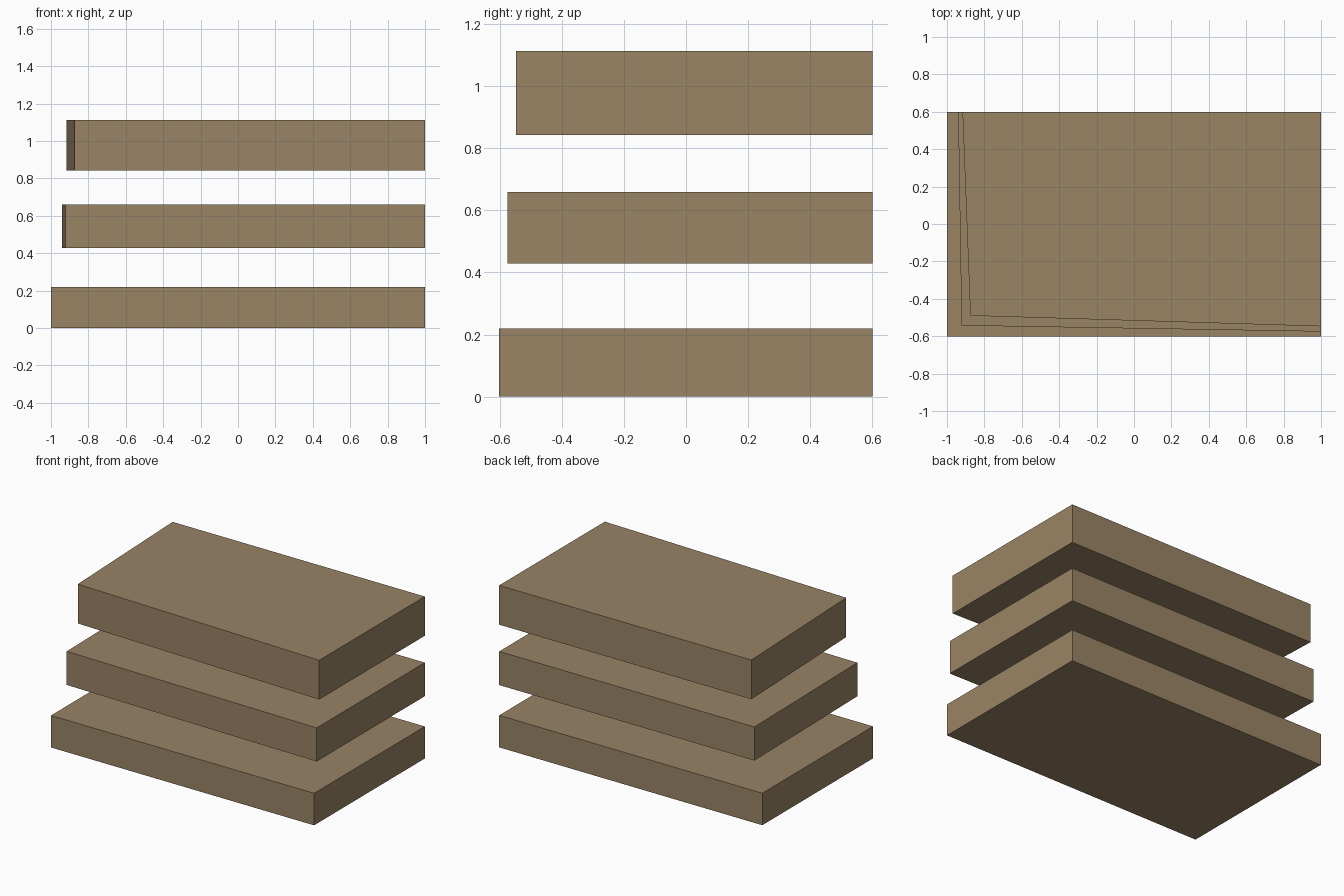
import bpy
import bmesh

cube = bpy.data.objects.get("Cube")
if cube:
    bpy.data.objects.remove(cube, do_unlink=True)

# One flat brown for every slab
BROWN = (0.32, 0.23, 0.13, 1)
brown = bpy.data.materials.new("brown")
brown.use_nodes = True
brown.diffuse_color = BROWN
brown.node_tree.nodes["Principled BSDF"].inputs["Base Color"].default_value = BROWN

RIGHT, BACK = 1.0, 0.6


def slab(name, z0, z1, back_x, corner, front_y):
    """Four-sided slab sharing its right and back edges with the others."""
    outline = [(back_x, BACK), corner, (RIGHT, front_y), (RIGHT, BACK)]
    bm = bmesh.new()
    base = bm.faces.new([bm.verts.new((x, y, z0)) for x, y in outline])
    extruded = bmesh.ops.extrude_face_region(bm, geom=[base], use_keep_orig=True)
    top = [v for v in extruded["geom"] if isinstance(v, bmesh.types.BMVert)]
    bmesh.ops.translate(bm, verts=top, vec=(0, 0, z1 - z0))
    bmesh.ops.recalc_face_normals(bm, faces=bm.faces)
    mesh = bpy.data.meshes.new(name)
    bm.to_mesh(mesh)
    bm.free()
    mesh.materials.append(brown)
    bpy.context.collection.objects.link(bpy.data.objects.new(name, mesh))


# Stack of slabs, each a little smaller and thicker than the one below
slab("bottom_slab", 0.0, 0.22, -1.0, (-1.0, -0.602), -0.602)
slab("middle_slab", 0.428, 0.659, -0.94, (-0.922, -0.543), -0.575)
slab("top_slab", 0.843, 1.113, -0.917, (-0.875, -0.49), -0.547)
